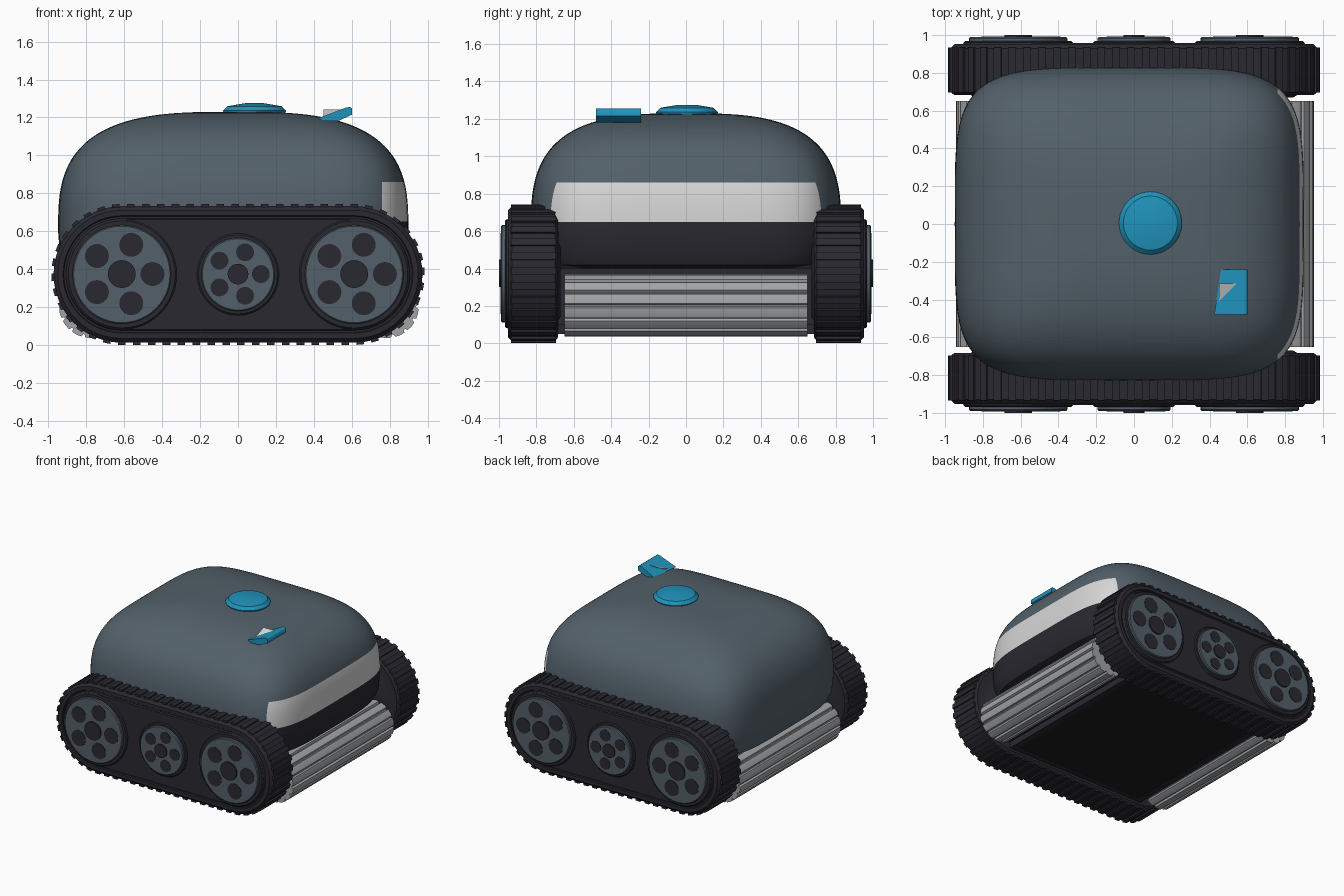
import bpy, bmesh
from math import pi, sin, cos, copysign
from mathutils import Matrix

cube = bpy.data.objects.get("Cube")
if cube:
    bpy.data.objects.remove(cube, do_unlink=True)


def material(name, rgb):
    m = bpy.data.materials.new(name)
    m.use_nodes = True
    m.diffuse_color = (*rgb, 1)
    m.node_tree.nodes["Principled BSDF"].inputs["Base Color"].default_value = (*rgb, 1)
    return m


SLATE = material("slate shell", (0.087, 0.118, 0.144))
DARK = material("dark rubber", (0.022, 0.022, 0.03))
LIGHT = material("pale panel", (0.68, 0.68, 0.68))
GREY = material("brush grey", (0.36, 0.37, 0.38))
BLUE = material("accent blue", (0.014, 0.29, 0.5))
BLACK = material("underside black", (0.013, 0.013, 0.014))


def finish(name, bm, *mats, angle=35):
    bmesh.ops.recalc_face_normals(bm, faces=bm.faces[:])
    mesh = bpy.data.meshes.new(name)
    bm.to_mesh(mesh)
    bm.free()
    ob = bpy.data.objects.new(name, mesh)
    bpy.context.collection.objects.link(ob)
    for m in mats:
        mesh.materials.append(m)
    bpy.ops.object.select_all(action='DESELECT')
    bpy.context.view_layer.objects.active = ob
    ob.select_set(True)
    bpy.ops.object.shade_smooth_by_angle(angle=angle * pi / 180)
    return ob


def loft(bm, rings):
    """Skin closed rings of points and cap both ends."""
    loops = [[bm.verts.new(p) for p in ring] for ring in rings]
    n = len(loops[0])
    for a, b in zip(loops, loops[1:]):
        for i in range(n):
            j = (i + 1) % n
            bm.faces.new((a[i], a[j], b[j], b[i]))
    bm.faces.new(loops[0])
    bm.faces.new(loops[-1])


def box(bm, centre, size, rot=Matrix()):
    m = Matrix.Translation(centre) @ rot @ Matrix.Diagonal((*size, 1))
    bmesh.ops.create_cube(bm, size=1, matrix=m)


def circle(r, x, z, y, n=48):
    return [(x + r * cos(2 * pi * i / n), y, z + r * sin(2 * pi * i / n)) for i in range(n)]


def disc(bm, r, x, y0, y1, bevel=0.008):
    """Round plate facing along y with a bevelled outer rim."""
    s = copysign(bevel, y1 - y0)
    loft(bm, [circle(r, x, AXLE, y0), circle(r, x, AXLE, y1 - s), circle(r - bevel, x, AXLE, y1)])


AXLE, REACH, BELT = 0.372, 0.613, 0.36


def stadium(r, y, n=24):
    pts = []
    for side in (1, -1):
        for i in range(n + 1):
            a = -pi / 2 + pi * i / n + (0 if side > 0 else pi)
            pts.append((side * REACH + r * cos(a), y, AXLE + r * sin(a)))
    return pts


# Domed shell: superellipse footprint with a rounded shoulder
def footprint(s, z, n=112):
    ring = []
    for i in range(n):
        c, d = cos(2 * pi * i / n), sin(2 * pi * i / n)
        ring.append((-0.025 + s * 0.924 * copysign(abs(c) ** 0.43, c),
                     s * 0.83 * copysign(abs(d) ** 0.43, d), z))
    return ring


rings = [footprint(0.9, 0.4), footprint(0.96, 0.42), footprint(0.99, 0.48)]
for k in range(36):
    t = pi / 2 * k / 36.4
    rings.append(footprint(cos(t) ** 0.66, 0.6 + 0.63 * sin(t) ** 0.66))
bm = bmesh.new()
loft(bm, rings)
for co, no in (((0, 0, 0.65), (0, 0, 1)), ((0, 0, 0.86), (0, 0, 1)), ((0.76, 0, 0), (1, 0, 0))):
    bmesh.ops.bisect_plane(bm, geom=bm.verts[:] + bm.edges[:] + bm.faces[:],
                           plane_co=co, plane_no=no)
for f in bm.faces:
    c = f.calc_center_median()
    if c.x > 0.76 and c.z < 0.86:
        f.material_index = 1 if c.z > 0.65 else 2
finish("shell", bm, SLATE, LIGHT, DARK)

# Chassis, frame bars and underside
bm = bmesh.new()
box(bm, (0, 0, 0.28), (1.3, 1.4, 0.36))
for s in (1, -1):
    box(bm, (s * 0.61, 0, 0.09), (0.05, 1.38, 0.08))
    box(bm, (0, s * 0.66, 0.09), (1.2, 0.05, 0.08))
finish("chassis", bm, DARK)
bm = bmesh.new()
box(bm, (0, 0, 0.083), (1.18, 1.28, 0.06))
finish("underside_plate", bm, BLACK)


# Ribbed roller brushes at both ends
def ribbed(x, y, ribs=14):
    pts = []
    for i in range(ribs):
        for f, r in ((0, 0.153), (0.1, 0.168), (0.45, 0.169), (0.8, 0.168), (0.9, 0.153)):
            a = 2 * pi * (i + f) / ribs
            pts.append((x + r * cos(a), y, 0.205 + r * sin(a)))
    return pts


for name, x in (("left_brush", 0.785), ("right_brush", -0.775)):
    bm = bmesh.new()
    loft(bm, [ribbed(x, -0.65), ribbed(x, 0.65)])
    finish(name, bm, GREY, angle=25)

# Track units with treads, wheels and hubs
for side, s in (("front", -1), ("back", 1)):
    bm = bmesh.new()
    loft(bm, [stadium(r, s * y) for r, y in
              ((0.23, 0.67), (0.25, 0.682), (0.34, 0.684), (BELT, 0.7), (BELT, 0.93),
               (0.338, 0.952), (0.31, 0.952), (0.305, 0.944), (0.295, 0.944), (0.29, 0.957))])
    finish(side + "_track", bm, DARK)

    bm = bmesh.new()
    straight, arc, count = 2 * REACH, pi * BELT, 60
    for i in range(count):
        d = (straight + arc) * 2 * i / count
        half, d = divmod(d, straight + arc)
        if d < straight:
            x, z, a = REACH - d, BELT, 0
        else:
            a = (d - straight) / BELT
            x, z = -REACH - BELT * sin(a), BELT * cos(a)
        if half:
            x, z, a = -x, -z, a + pi
        box(bm, (x, s * 0.815, AXLE + z), (0.04, 0.24, 0.022), Matrix.Rotation(-a, 4, 'Y'))
    finish(side + "_treads", bm, DARK)

    rims, plates, holes = bmesh.new(), bmesh.new(), bmesh.new()
    for x, k in ((-0.613, 1), (0, 0.745), (0.613, 1)):
        disc(rims, 0.29 * k, x, s * 0.9, s * 0.968)
        disc(plates, 0.26 * k, x, s * 0.93, s * 0.989, 0.006)
        loft(holes, [circle(0.073 * k, x, AXLE + 0.002, s * y) for y in (0.97, 1.0)])
        for j in range(5):
            a = 2 * pi * j / 5
            loft(holes, [circle(0.063 * k, x + 0.162 * k * cos(a), AXLE + 0.002 + 0.162 * k * sin(a),
                                s * y, 32) for y in (0.98, 0.992)])
    finish(side + "_wheel_rims", rims, DARK)
    finish(side + "_wheel_plates", plates, SLATE)
    finish(side + "_wheel_holes", holes, DARK)

# Round button on top
bm = bmesh.new()
loft(bm, [[(0.087 + x, 0.005 - z, y) for x, y, z in circle(r, 0, 0, h)] for r, h in
          ((0.155, 1.2), (0.166, 1.236), (0.143, 1.259), (0.05, 1.275))])
finish("top_button", bm, BLUE, angle=15)

# Tilted release tab with a thin sloping pale plate
profile = [(0.425, 1.197), (0.57, 1.252), (0.59, 1.256), (0.602, 1.247),
           (0.602, 1.215), (0.53, 1.182), (0.45, 1.18)]
bm = bmesh.new()
loft(bm, [[(x + (0.035 if y > -0.3 and x < 0.46 else 0), y, z) for x, z in profile]
          for y in (-0.48, -0.24)])
finish("release_tab", bm, BLUE, angle=60)
bm = bmesh.new()
loft(bm, [[(0.45, -0.315, 1.243 + d), (0.545, -0.315, 1.243 + d), (0.45, -0.41, 1.204 + d)]
          for d in (-0.004, 0)])
finish("tab_plate", bm, LIGHT)
